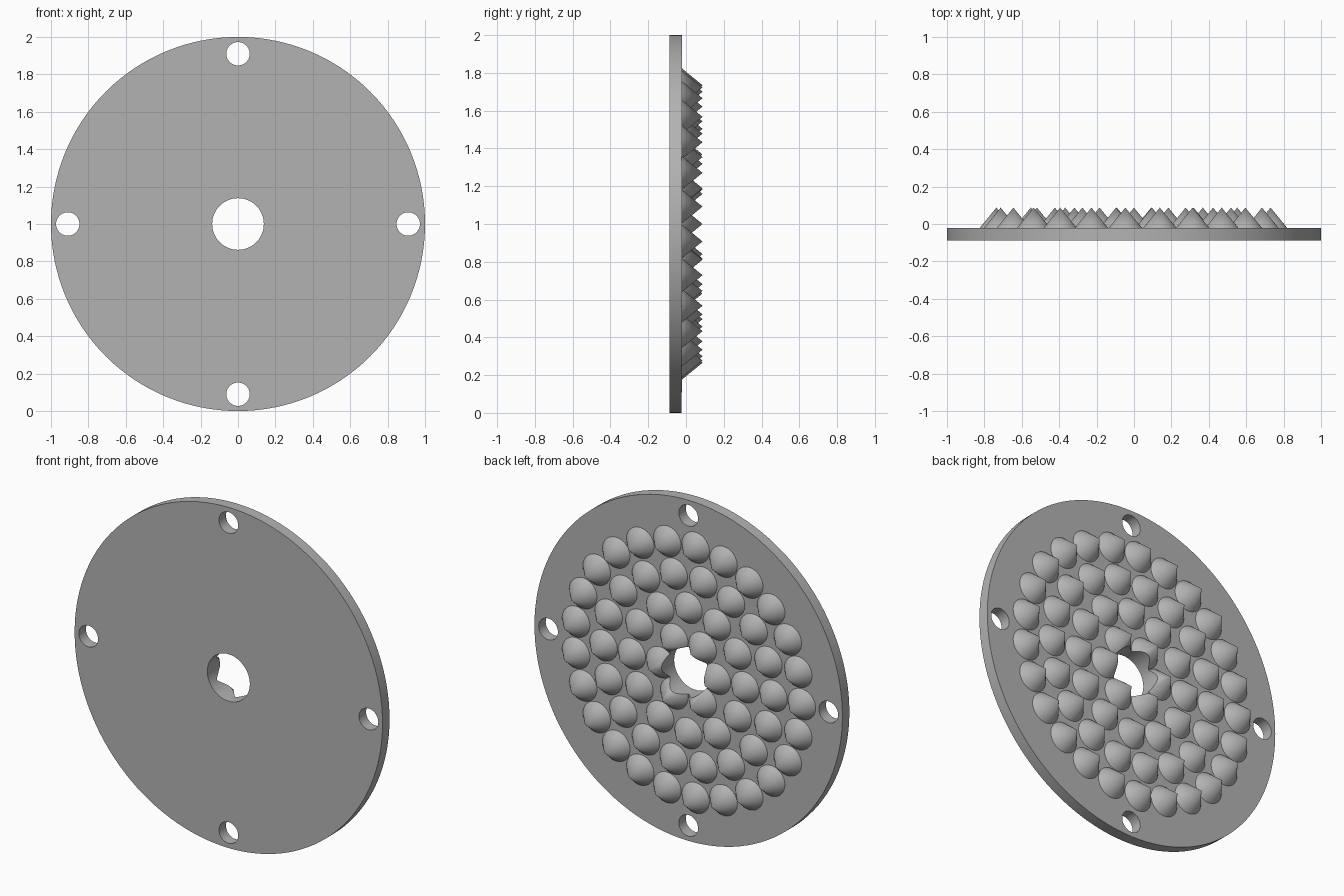
import bpy, bmesh, math
from mathutils import Matrix, Vector

default = bpy.data.objects.get("Cube")
if default:
    bpy.data.objects.remove(default, do_unlink=True)

BACK, FRONT, TIP = -0.0225, -0.0875, 0.0875   # plate faces and stud tips in y
PITCH = 0.184                                 # spacing between stud rings
STUD_R = 0.09
CENTRE = Vector((0, 0, 1))

grey = bpy.data.materials.new("plain grey")
grey.use_nodes = True
colour = (0.45, 0.45, 0.45, 1)
grey.diffuse_color = colour
grey.node_tree.nodes["Principled BSDF"].inputs["Base Color"].default_value = colour


def cones(name, spots, r1, r2, y0, y1, sides):
    """One object holding a cone or cylinder along y at each (x, z) spot."""
    bm = bmesh.new()
    turn = Matrix.Rotation(-math.pi / 2, 4, 'X')
    for x, z in spots:
        place = Matrix.Translation(CENTRE + Vector((x, (y0 + y1) / 2, z)))
        bmesh.ops.create_cone(bm, cap_ends=True, segments=sides, radius1=r1,
                              radius2=r2, depth=y1 - y0, matrix=place @ turn)
    mesh = bpy.data.meshes.new(name)
    bm.to_mesh(mesh)
    bm.free()
    mesh.materials.append(grey)
    obj = bpy.data.objects.new(name, mesh)
    bpy.context.collection.objects.link(obj)
    return obj


def ring(count, radius):
    """Evenly spaced spots, starting at -x."""
    steps = [math.pi + math.tau * i / count for i in range(count)]
    return [(radius * math.cos(a), radius * math.sin(a)) for a in steps]


def cut(obj, cutter):
    mod = obj.modifiers.new("cut", 'BOOLEAN')
    mod.operation = 'DIFFERENCE'
    mod.solver = 'EXACT'
    mod.object = cutter
    bpy.ops.object.select_all(action='DESELECT')
    bpy.context.view_layer.objects.active = obj
    obj.select_set(True)
    bpy.ops.object.modifier_apply(modifier=mod.name)


def smooth(obj):
    bpy.ops.object.select_all(action='DESELECT')
    bpy.context.view_layer.objects.active = obj
    obj.select_set(True)
    bpy.ops.object.shade_smooth_by_angle(angle=math.radians(30))


# Round plate, with a bore and four screw holes
plate = cones("plate", [(0, 0)], 1, 1, FRONT, BACK, 128)
bore = cones("bore_cutter", [(0, 0)], 0.138, 0.138, -0.3, 0.3, 64)
screws = cones("screw_cutter", ring(4, 0.91), 0.0625, 0.0625, -0.3, 0.3, 40)
cut(plate, bore)
cut(plate, screws)
smooth(plate)

# Four rings of pointed studs on the back; the bore trims the innermost ring
for n in range(1, 5):
    count = int(math.tau * n)
    studs = cones(f"stud_ring_{n}", ring(count, n * PITCH), STUD_R, 0, BACK, TIP, 48)
    if n == 1:
        cut(studs, bore)
    smooth(studs)

# Remove the cutters
for cutter in (bore, screws):
    bpy.data.objects.remove(cutter, do_unlink=True)
